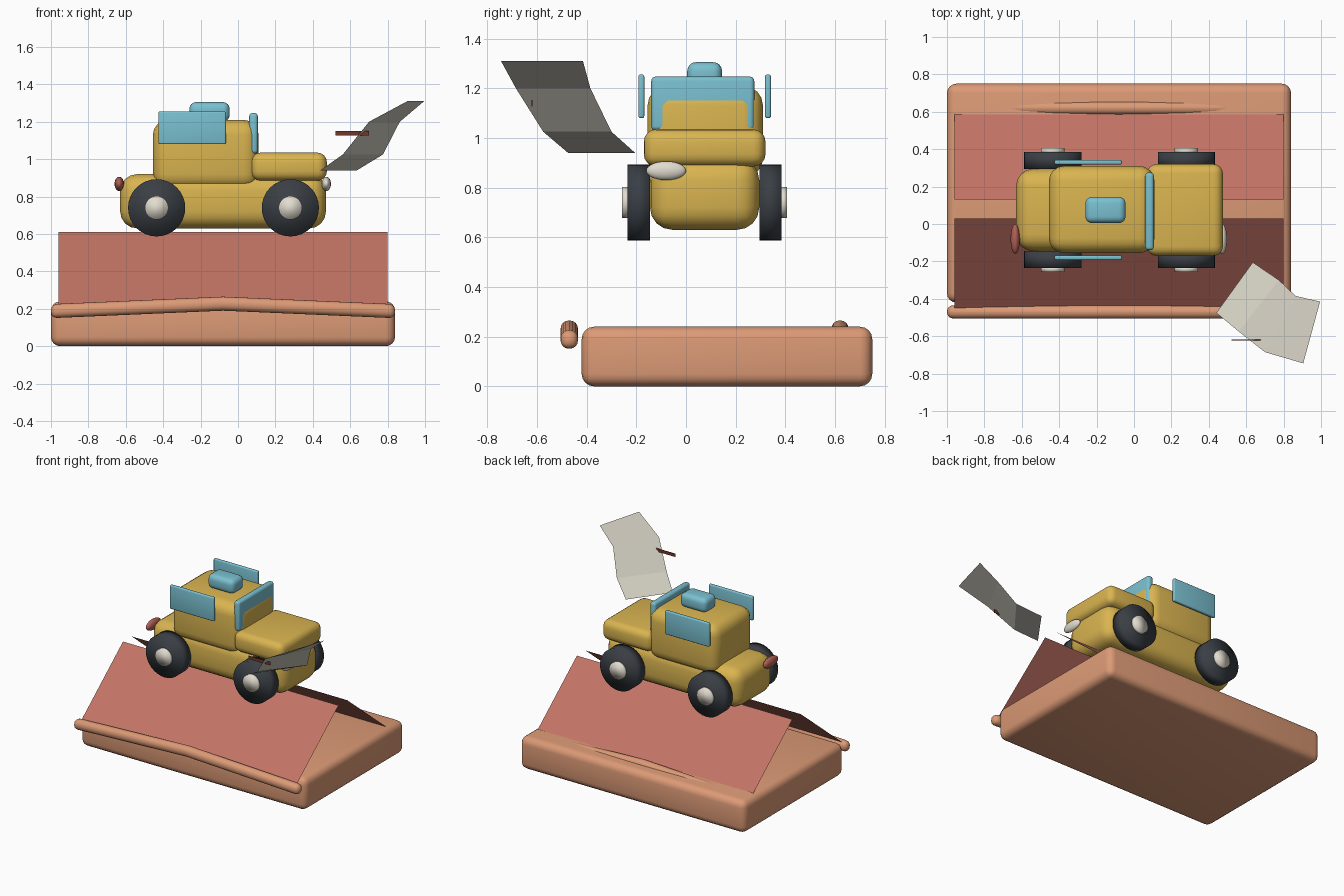
import bpy, bmesh, math
from mathutils import Matrix, Vector

default = bpy.data.objects.get("Cube")
if default:
    bpy.data.objects.remove(default, do_unlink=True)


def material(name, r, g, b):
    """Flat colour from sRGB bytes, stored as linear values."""
    def linear(c):
        c /= 255
        return c / 12.92 if c <= 0.04 else ((c + 0.055) / 1.055) ** 2.4
    colour = (linear(r), linear(g), linear(b), 1)
    mat = bpy.data.materials.new(name)
    mat.use_nodes = True
    mat.diffuse_color = colour
    mat.node_tree.nodes["Principled BSDF"].inputs["Base Color"].default_value = colour
    return mat


clay = material("clay orange", 220, 154, 118)
brick = material("brick red", 194, 116, 101)
yellow = material("mustard yellow", 217, 180, 80)
blue = material("sky blue", 122, 192, 208)
rubber = material("tyre black", 58, 63, 69)
cream = material("cream", 226, 220, 207)
paper = material("paper", 212, 208, 195)
lamp_red = material("lamp red", 178, 96, 86)
ink = material("dark brown", 110, 56, 44)


def finish(name, bm, mat, smooth=True):
    mesh = bpy.data.meshes.new(name)
    bmesh.ops.recalc_face_normals(bm, faces=bm.faces) if smooth else None
    bm.to_mesh(mesh)
    bm.free()
    mesh.materials.append(mat)
    obj = bpy.data.objects.new(name, mesh)
    bpy.context.collection.objects.link(obj)
    for poly in mesh.polygons:
        poly.use_smooth = smooth
    return obj


def box_mesh(x, y, z, bevel, segments=4):
    """Rounded box between (low, high) limits on each axis."""
    bm = bmesh.new()
    bmesh.ops.create_cube(bm, size=1)
    limits = (x, y, z)
    for v in bm.verts:
        v.co = Vector([a[0] if c < 0 else a[1] for a, c in zip(limits, v.co)])
    if bevel:
        bmesh.ops.bevel(bm, geom=bm.edges[:], offset=bevel, segments=segments,
                        profile=0.5, affect='EDGES', clamp_overlap=True)
    return bm


def box(name, x, y, z, bevel, mat, segments=4):
    return finish(name, box_mesh(x, y, z, bevel, segments), mat, bevel > 0)


def sheet(name, rows, mat):
    """Single-sided strip through pairs of points."""
    bm = bmesh.new()
    pairs = [[bm.verts.new(p) for p in row] for row in rows]
    for (a, b), (c, d) in zip(pairs, pairs[1:]):
        bm.faces.new((a, b, d, c))
    bm.normal_update()
    if sum(f.normal.z for f in bm.faces) < 0:
        bmesh.ops.reverse_faces(bm, faces=bm.faces[:])
    return finish(name, bm, mat, False)


def disc(name, x, y, z, radius, width, mat):
    bm = bmesh.new()
    bmesh.ops.create_cone(bm, cap_ends=True, segments=32, radius1=radius,
                          radius2=radius, depth=width)
    bm.transform(Matrix.Translation((x, y, z)) @ Matrix.Rotation(math.pi / 2, 4, 'X'))
    return finish(name, bm, mat)


def lamp(name, x, mat):
    bm = bmesh.new()
    bmesh.ops.create_uvsphere(bm, u_segments=24, v_segments=14, radius=1)
    bm.transform(Matrix.Translation((x, -0.08, 0.868)) @ Matrix.Diagonal((0.025, 0.08, 0.038, 1)))
    return finish(name, bm, mat)


# Base block
box("base", (-1, 0.84), (-0.42, 0.75), (0, 0.24), 0.05, clay)

# Bent rails and sloping panels on both sides
MID_X, HALF = -0.08, 0.92
for side, rail_y, low_y, high_y in (("front", -0.47, -0.45, 0.03), ("back", 0.62, 0.61, 0.13)):
    bm = box_mesh((-1, 0.84), (rail_y - 0.035, rail_y + 0.035), (0.15, 0.225), 0.033)
    bmesh.ops.bisect_plane(bm, geom=bm.verts[:] + bm.edges[:] + bm.faces[:],
                           plane_co=(MID_X, 0, 0), plane_no=(1, 0, 0))
    for v in bm.verts:
        v.co.z += 0.04 * (1 - abs(v.co.x - MID_X) / HALF)
    finish(side + "_rail", bm, clay)
    sheet(side + "_panel", [((x, low_y, 0.22), (x, high_y, 0.61)) for x in (-0.96, 0.8)], brick)

# Truck body
box("chassis", (-0.63, 0.47), (-0.145, 0.295), (0.63, 0.92), 0.09, yellow)
box("cabin", (-0.455, 0.11), (-0.155, 0.31), (0.84, 1.21), 0.08, yellow)
box("hood", (0.07, 0.475), (-0.17, 0.32), (0.885, 1.035), 0.05, yellow)

# Glass
box("windshield", (0.06, 0.106), (-0.14, 0.275), (1.03, 1.247), 0.018, blue)
box("sunroof", (-0.26, -0.045), (0.005, 0.145), (1.2, 1.305), 0.035, blue)

# Wheels, hubcaps and side windows, mirrored across the truck's centre line
CENTRE_Y = 0.075
for side, s in (("right", -1), ("left", 1)):
    outer = CENTRE_Y + s * 0.255
    box(side + "_window", (-0.425, -0.065), (outer - 0.012, outer + 0.012), (1.08, 1.255), 0.008, blue, 3)
    for end, x in (("rear", -0.435), ("front", 0.28)):
        disc(f"{end}_{side}_wheel", x, CENTRE_Y + s * 0.265, 0.74, 0.153, 0.09, rubber)
        disc(f"{end}_{side}_hubcap", x, CENTRE_Y + s * 0.317, 0.74, 0.063, 0.03, cream)

# Lamps
lamp("headlight", 0.472, cream)
lamp("taillight", -0.635, lamp_red)

# Folded sheet with a small plain strip beside it
sheet("folded_sheet", [
    ((0.44, -0.475, 0.94), (0.635, -0.205, 0.94)),
    ((0.56, -0.575, 1.025), (0.775, -0.30, 1.025)),
    ((0.70, -0.685, 1.2), (0.865, -0.385, 1.2)),
    ((0.905, -0.745, 1.31), (0.995, -0.415, 1.31))], paper)
box("plain_strip", (0.52, 0.7), (-0.622, -0.618), (1.127, 1.15), 0, ink)
